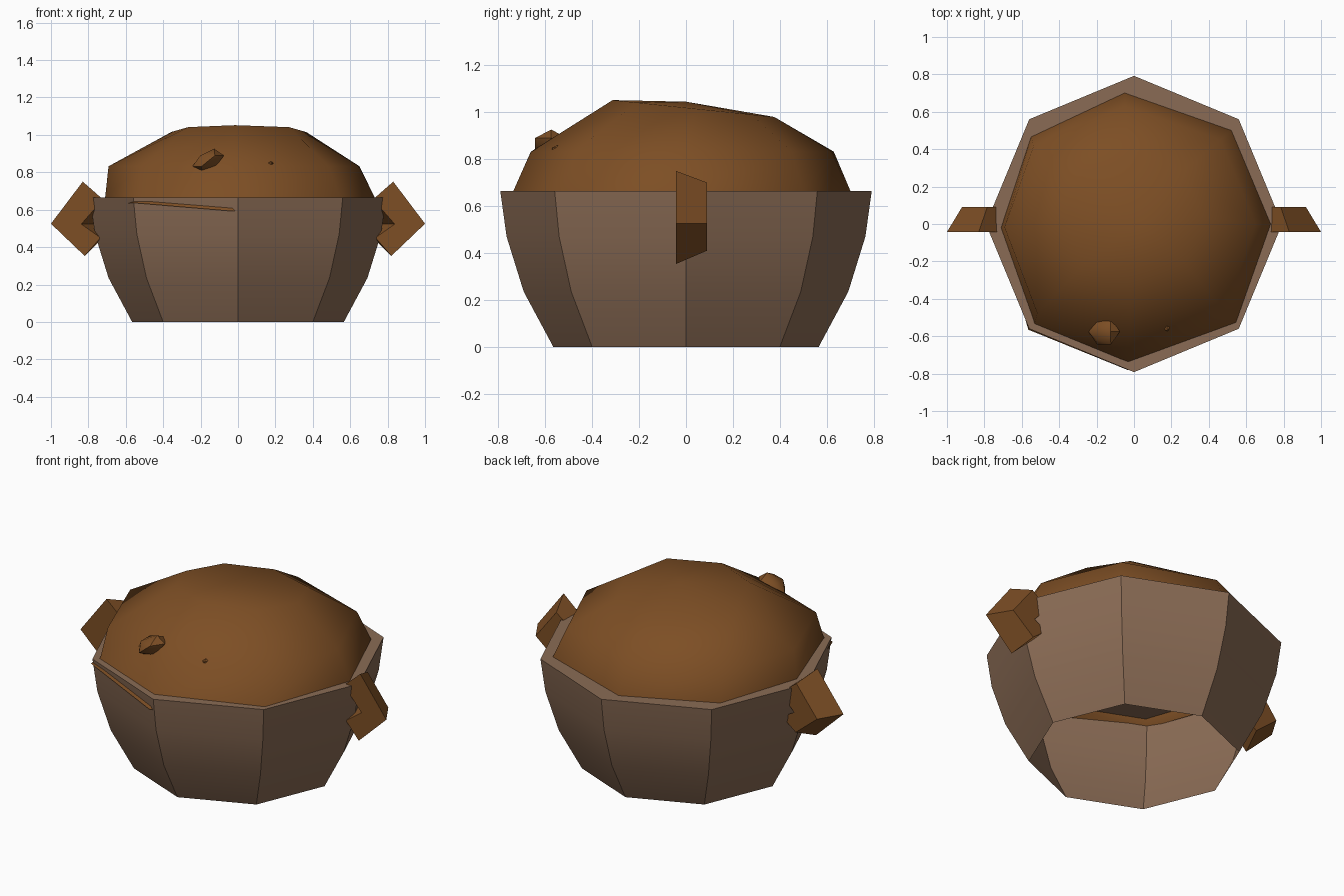
import bpy
import bmesh
from math import cos, sin, pi, radians
from mathutils import Vector

cube = bpy.data.objects.get("Cube")
if cube:
    bpy.data.objects.remove(cube, do_unlink=True)


def material(name, rgb):
    m = bpy.data.materials.new(name)
    m.use_nodes = True
    m.diffuse_color = (*rgb, 1)
    m.node_tree.nodes["Principled BSDF"].inputs["Base Color"].default_value = (*rgb, 1)
    return m


CLAY = material("dusty brown clay", (0.255, 0.148, 0.09))
CRUST = material("golden brown crust", (0.205, 0.077, 0.018))


def finish(name, bm, mat, angle=None, recalc=True):
    if recalc:
        bmesh.ops.recalc_face_normals(bm, faces=bm.faces[:])
    mesh = bpy.data.meshes.new(name)
    bm.to_mesh(mesh)
    bm.free()
    mesh.materials.append(mat)
    obj = bpy.data.objects.new(name, mesh)
    bpy.context.collection.objects.link(obj)
    if angle:
        bpy.ops.object.select_all(action="DESELECT")
        obj.select_set(True)
        bpy.context.view_layer.objects.active = obj
        bpy.ops.object.shade_smooth_by_angle(angle=radians(angle))
    return obj


def loft(bm, rings):
    """Join successive closed loops of points with quads."""
    loops = [[bm.verts.new(p) for p in ring] for ring in rings]
    n = len(loops[0])
    for a, b in zip(loops, loops[1:]):
        for i in range(n):
            j = (i + 1) % n
            bm.faces.new((a[i], a[j], b[j], b[i]))
    return loops


# Eight-sided bowl: open below, flat across the rim
bm = bmesh.new()
profile = [(0.566, 0), (0.692, 0.235), (0.765, 0.47), (0.792, 0.665)]
loops = loft(bm, [[(r * cos(i * pi / 4), r * sin(i * pi / 4), z) for i in range(8)]
                  for r, z in profile])
bm.faces.new(loops[-1])
finish("bowl", bm, CLAY, 30, recalc=False)

# Uneven crust dome, its skirt tucked below the rim
outline = [(0.73, 0), (0.52, 0.5), (-0.05, 0.70), (-0.55, 0.465),
           (-0.71, -0.02), (-0.53, -0.53), (-0.03, -0.735), (0.545, -0.525)]
skirt = [(x * 1.02, y * 1.02, 0.61) for x, y in outline]
skirt[5] = (-0.565, -0.565, 0.637)
skirt[6] = (-0.03, -0.782, 0.592)
rim = [(x, y, 0.667) for x, y in outline]
shoulder = [(x * (0.89 if x > 0 else 0.975), y * 0.9, 0.832) for x, y in outline]
crown = [(x * 0.5, y * 0.48 + 0.04, 1.015 - 0.05 * y) for x, y in outline]
bm = bmesh.new()
loops = loft(bm, [skirt, rim, shoulder, crown])
peak = bm.verts.new((0.04, 0, 1.045))
for i in range(8):
    bm.faces.new((loops[-1][i], loops[-1][(i + 1) % 8], peak))
finish("crust_dome", bm, CRUST, 60, recalc=False)


# Crumbs resting on the front of the crust
def crumb(name, centre, size, tilt):
    bm = bmesh.new()
    bmesh.ops.create_icosphere(bm, subdivisions=1, radius=1)
    for v in bm.verts:
        x, y, z = v.co.x * size[0], v.co.y * size[1], v.co.z * size[2]
        v.co = Vector(centre) + Vector((x + tilt * z, y, z))
    finish(name, bm, CRUST, 40)


crumb("large_crumb", (-0.16, -0.575, 0.86), (0.078, 0.082, 0.066), 0.5)
crumb("small_crumb", (0.175, -0.55, 0.842), (0.018, 0.025, 0.017), 0)

# Bent handles, narrowing towards the back
front = [(0.83, 0.75), (1.0, 0.525), (0.82, 0.353), (0.735, 0.45), (0.838, 0.523), (0.722, 0.655)]
back = [(0.785, 0.70), (0.92, 0.525), (0.78, 0.41), (0.69, 0.48), (0.77, 0.525), (0.68, 0.62)]
for name, side in (("left_handle", 1), ("right_handle", -1)):
    bm = bmesh.new()
    loops = loft(bm, [[(side * x, y, z) for x, z in shape]
                      for shape, y in ((front, -0.043), (back, 0.09))])
    for loop in loops:
        bm.faces.new(loop)
    finish(name, bm, CRUST)
